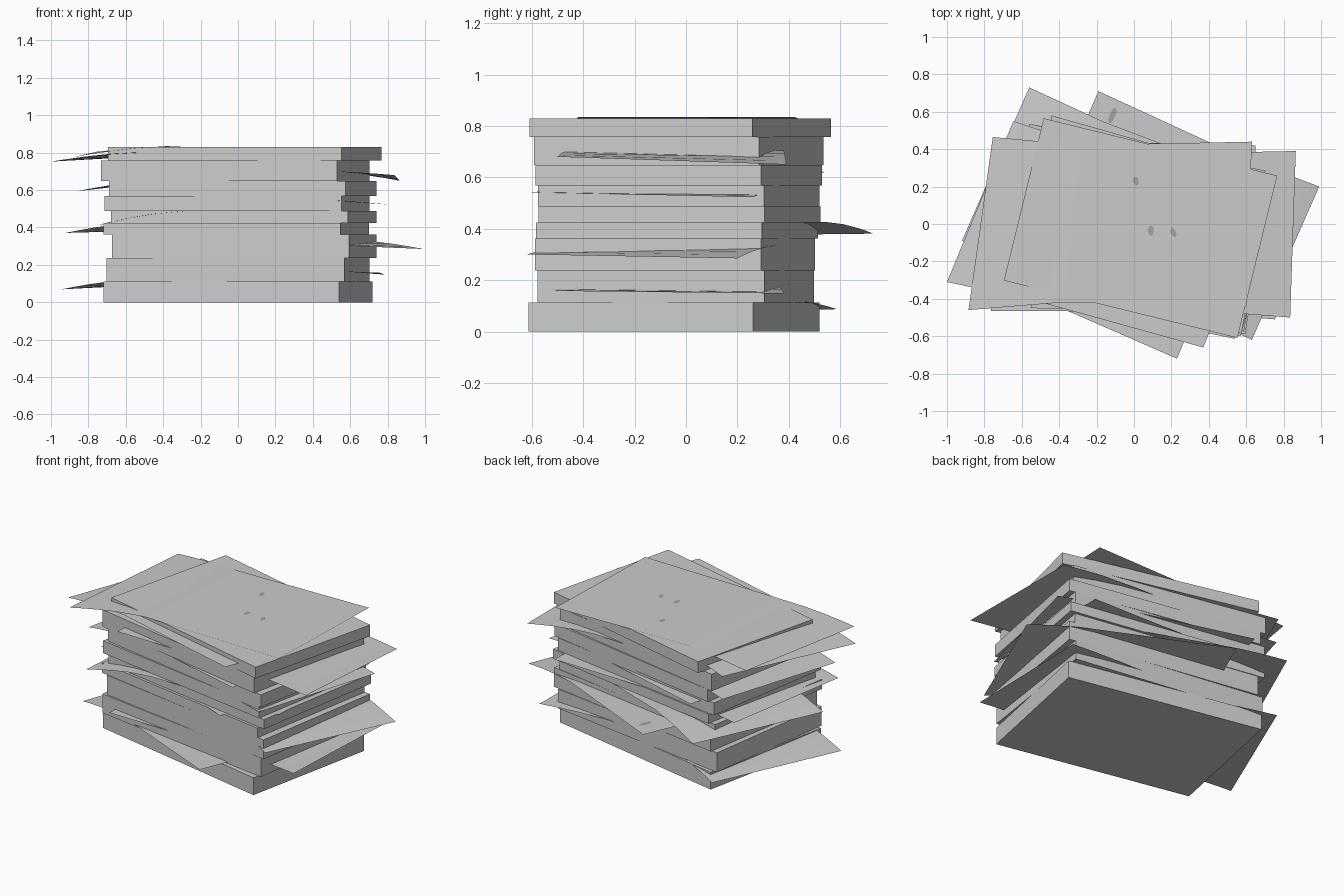
import bpy, bmesh, math
from mathutils import Vector

if "Cube" in bpy.data.objects:
    bpy.data.objects.remove(bpy.data.objects["Cube"])


def material(name, value):
    m = bpy.data.materials.new(name)
    m.diffuse_color = (value, value, value, 1)
    m.use_nodes = True
    m.node_tree.nodes["Principled BSDF"].inputs["Base Color"].default_value = m.diffuse_color
    return m


paper = material("pale grey paper", 0.6)
mark = material("grey fleck", 0.36)


def make(name, verts, faces, mat):
    mesh = bpy.data.meshes.new(name)
    mesh.from_pydata(verts, [], faces)
    mesh.materials.append(mat)
    ob = bpy.data.objects.new(name, mesh)
    bpy.context.collection.objects.link(ob)
    return ob


def bundle(i, z0, z1, cx, cy, angle):
    """Thick bundle of paper: a rotated box."""
    bpy.ops.mesh.primitive_cube_add(size=1, location=(cx, cy, (z0 + z1) / 2),
                                    rotation=(0, 0, -math.radians(angle)))
    ob = bpy.context.object
    ob.name = f"paper_bundle_{i}"
    ob.scale = (1.286, 0.893, z1 - z0)
    ob.data.materials.append(paper)


def sheet(name, z, end, tip_a, tip_b, far_a, far_b, pinch=0.02):
    """Loose sheet: flat from the far edge, then drooping to the tip edge.
    end = (drop at tip a, drop at tip b); a is the front edge, b the back."""
    bend = 0.66
    verts, faces = [], []
    steps = [0, 0.33, bend, 0.78, 0.87, 0.94, 1.0]
    for t in steps:
        u = max(0, (t - bend) / (1 - bend))
        a = Vector(far_a).lerp(Vector(tip_a), t)
        b = Vector(far_b).lerp(Vector(tip_b), t)
        p = pinch * (t / bend if t < bend else 1 - u)   # slight waist at the bend
        w = (b - a).normalized() * p
        a, b = a + w, b - w
        verts += [(a.x, a.y, z - end[0] * u ** 1.6), (b.x, b.y, z - end[1] * u ** 1.6)]
    for i in range(len(steps) - 1):
        q = (2 * i, 2 * i + 2, 2 * i + 3, 2 * i + 1)
        faces.append(q if tip_a[0] > far_a[0] else q[::-1])
    make(name, verts, faces, paper)


# Stacked bundles: bottom, top, centre x, centre y, clockwise turn
for i, row in enumerate([
    (0.000, 0.112, 0.000, -0.047, 11.6),
    (0.112, 0.237, 0.000, -0.040, 8.6),
    (0.237, 0.362, 0.033, -0.043, 9.4),
    (0.362, 0.425, -0.010, -0.035, 9.8),
    (0.425, 0.487, 0.030, -0.025, 9.8),
    (0.487, 0.568, -0.005, -0.028, 9.7),
    (0.568, 0.648, 0.025, -0.028, 10.6),
    (0.648, 0.757, -0.015, -0.028, 11.2),
    (0.757, 0.830, 0.035, -0.022, 13.8),
]):
    bundle(i + 1, *row)

# Sheets drooping to the left
sheet("top_sheet", 0.835, (0.06, 0.03), (-0.885, -0.46), (-0.755, 0.465), (0.60, -0.44), (0.63, 0.44), 0.035)
sheet("upper_left_sheet", 0.802, (0.05, 0.03), (-1.0, -0.31), (-0.645, 0.55), (0.37, -0.66), (0.71, 0.17))
sheet("left_sheet_high", 0.649, (0.055, 0.03), (-0.86, -0.30), (-0.64, 0.54), (0.38, -0.60), (0.60, 0.25))
sheet("left_sheet_curled", 0.487, (0.08, 0.05), (-0.765, -0.465), (-0.66, 0.45), (0.62, -0.47), (0.65, 0.42), 0.0)
sheet("left_sheet_middle", 0.426, (0.055, 0.045), (-0.92, -0.09), (-0.56, 0.73), (0.27, -0.57), (0.62, 0.25))
sheet("left_sheet_low", 0.122, (0.053, 0.035), (-0.945, -0.24), (-0.60, 0.59), (0.23, -0.72), (0.57, 0.11))

# Sheets drooping to the right
sheet("right_sheet_high", 0.705, (0.025, 0.055), (0.835, -0.50), (0.865, 0.39), (-0.55, -0.45), (-0.52, 0.42))
sheet("right_sheet_middle", 0.55, (0.008, 0.027), (0.57, -0.60), (0.80, 0.26), (-0.66, -0.29), (-0.44, 0.58))
sheet("right_sheet_wide", 0.335, (0.035, 0.05), (0.63, -0.62), (0.99, 0.20), (-0.55, -0.11), (-0.19, 0.71))
sheet("right_sheet_low", 0.17, (0.012, 0.022), (0.755, -0.51), (0.785, 0.38), (-0.60, -0.46), (-0.58, 0.41))

# Small flecks on the paper
for i, (x, y, z, rx, ry, turn) in enumerate([
    (0.01, 0.23, 0.837, 0.015, 0.024, 10), (0.09, -0.035, 0.837, 0.015, 0.027, 0),
    (0.21, -0.045, 0.837, 0.014, 0.026, 25), (-0.115, 0.58, 0.337, 0.015, 0.045, -22),
]):
    r = math.radians(turn)
    pts = []
    for k in range(12):
        c, s = rx * math.cos(k * math.pi / 6), ry * math.sin(k * math.pi / 6)
        pts.append((x + c * math.cos(r) - s * math.sin(r), y + c * math.sin(r) + s * math.cos(r), z))
    make(f"fleck_{i + 1}", pts, [tuple(range(12))], mark)
